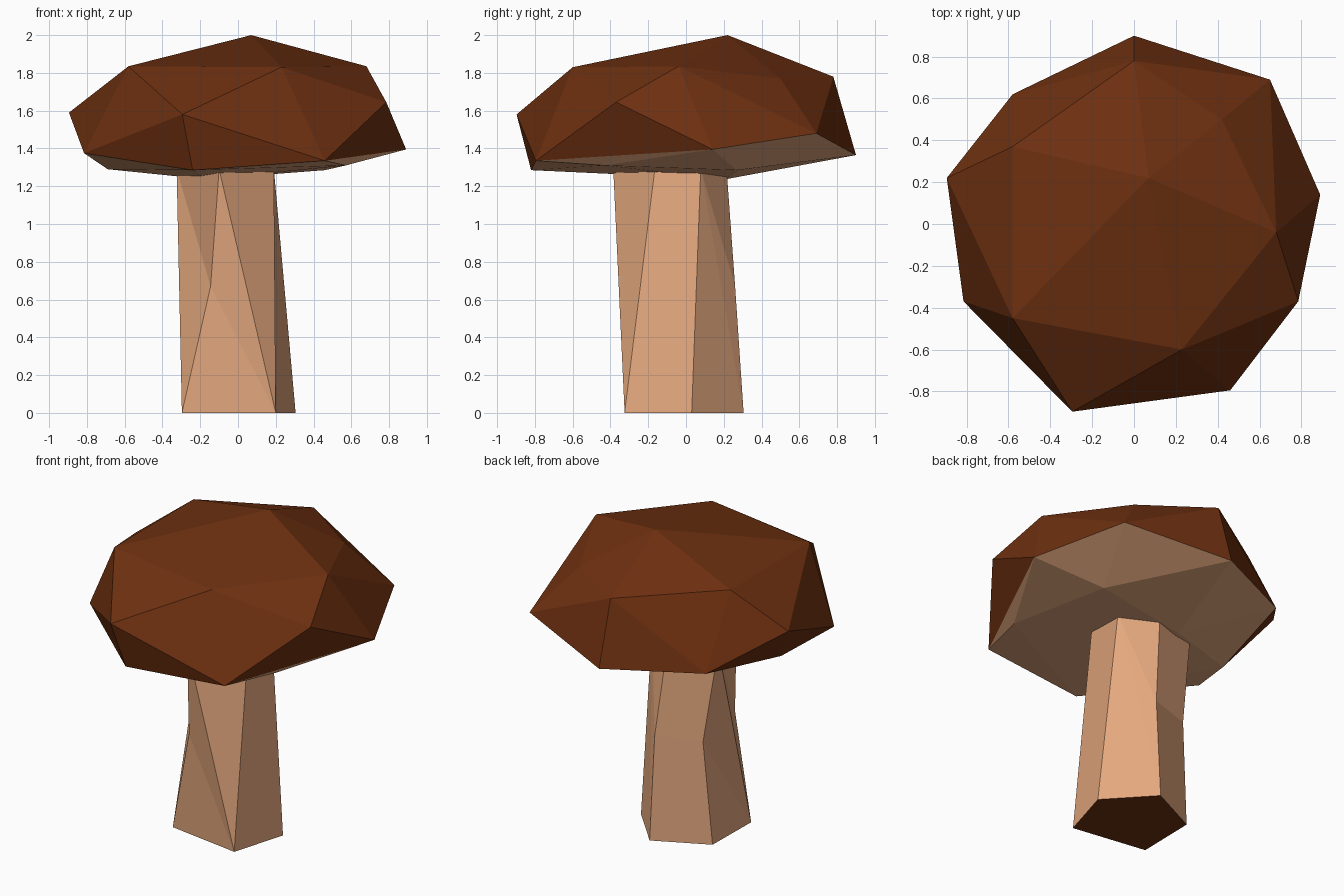
import bpy, bmesh

if "Cube" in bpy.data.objects:
    bpy.data.objects.remove(bpy.data.objects["Cube"])


def material(name, rgb):
    m = bpy.data.materials.new(name)
    m.diffuse_color = (*rgb, 1)
    m.use_nodes = True
    m.node_tree.nodes["Principled BSDF"].inputs["Base Color"].default_value = m.diffuse_color
    return m


brown = material("dark_brown", (0.156, 0.0296, 0.0052))
tan = material("pale_tan", (0.776, 0.392, 0.209))


def finish(bm, name):
    bmesh.ops.recalc_face_normals(bm, faces=bm.faces[:])
    me = bpy.data.meshes.new(name)
    bm.to_mesh(me)
    bm.free()
    me.materials.append(brown)
    me.materials.append(tan)
    ob = bpy.data.objects.new(name, me)
    bpy.context.collection.objects.link(ob)
    return ob


# Cap: faceted convex hull of a dome and a gill-side rim
dome = [(.07, .22, 2), (.68, -.04, 1.835), (0, .78, 1.78), (-.58, .37, 1.835),
        (-.58, -.45, 1.835), (.23, -.6, 1.83), (.42, .5, 1.77),
        (.785, -.37, 1.645), (-.295, -.897, 1.58), (-.895, .22, 1.59)]
under = [(-.815, -.37, 1.375), (-.24, -.82, 1.285), (.46, -.795, 1.335),
         (.57, -.43, 1.31), (.89, .14, 1.395), (.65, .69, 1.48), (0, .9, 1.365),
         (-.58, .62, 1.38), (-.69, 0, 1.29), (.46, .27, 1.285), (-.17, .21, 1.237)]
bm = bmesh.new()
for p in dome:
    bm.verts.new(p)
under_verts = {bm.verts.new(p) for p in under}
bmesh.ops.convex_hull(bm, input=bm.verts[:])
# faces lying wholly on the underside are pale
for f in bm.faces:
    f.material_index = 1 if all(v in under_verts for v in f.verts) else 0
finish(bm, "cap")

# Stem: twisted five-sided column with a bend on its back and left corners
low = [(.2, -.325), (.305, .03), (.05, .305), (-.29, .14), (-.297, -.25)]
mid = [(.045, .26), (-.24, .167), (-.145, -.3)]
top = [(.19, -.165), (.19, .078), (-.02, .215), (-.325, .13), (-.1, -.385)]
bm = bmesh.new()
a, b, c, d, e = [bm.verts.new((x, y, 0)) for x, y in low]
mc, md, me_ = [bm.verts.new((x, y, .67)) for x, y in mid]
ta, tb, tc, td, te = [bm.verts.new((x, y, 1.29)) for x, y in top]
sides = [(e, a, me_), (a, te, me_), (a, ta, te), (a, b, tb, ta), (b, c, tb),
         (c, mc, tb), (mc, tc, tb), (c, d, md, mc), (mc, md, td, tc),
         (d, e, md), (e, td, md), (e, me_, td), (me_, te, td)]
for f in sides:
    bm.faces.new(f).material_index = 1
# cut base is dark
bm.faces.new((e, d, c, b, a)).material_index = 0
finish(bm, "stem")
